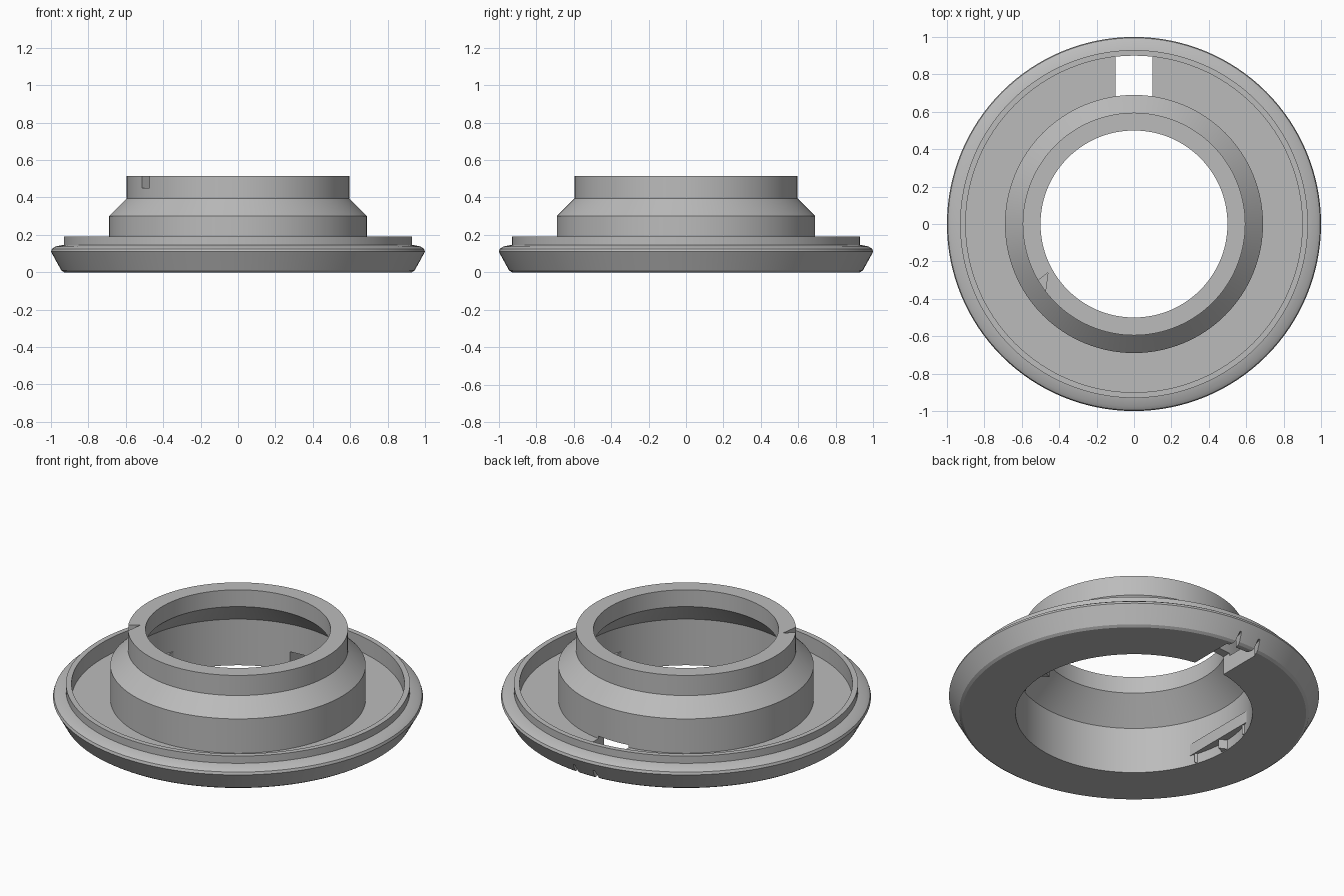
import bpy, bmesh, math
from mathutils import Matrix, Vector

cube = bpy.data.objects.get("Cube")
if cube:
    bpy.data.objects.remove(cube, do_unlink=True)

grey = bpy.data.materials.new("neutral_grey")
grey.use_nodes = True
colour = (0.5, 0.5, 0.5, 1)
grey.diffuse_color = colour
grey.node_tree.nodes["Principled BSDF"].inputs["Base Color"].default_value = colour


def finish(name, bm):
    bmesh.ops.recalc_face_normals(bm, faces=bm.faces)
    mesh = bpy.data.meshes.new(name)
    bm.to_mesh(mesh)
    bm.free()
    mesh.materials.append(grey)
    obj = bpy.data.objects.new(name, mesh)
    bpy.context.collection.objects.link(obj)
    return obj


def lathe(name, profile, steps=128):
    """Revolve a closed (radius, height) profile about z."""
    bm = bmesh.new()
    rings = []
    for i in range(steps):
        a = math.tau * i / steps
        rings.append([bm.verts.new((r * math.cos(a), r * math.sin(a), z)) for r, z in profile])
    n = len(profile)
    for i in range(steps):
        here, there = rings[i], rings[(i + 1) % steps]
        for j in range(n):
            k = (j + 1) % n
            bm.faces.new((here[j], there[j], there[k], here[k]))
    return finish(name, bm)


def prism(name, outline, low, high):
    """Extrude an (x, y) outline between two heights."""
    bm = bmesh.new()
    face = bm.faces.new([bm.verts.new((x, y, low)) for x, y in outline])
    top = bmesh.ops.extrude_face_region(bm, geom=[face])["geom"]
    bmesh.ops.translate(bm, vec=(0, 0, high - low),
                        verts=[v for v in top if isinstance(v, bmesh.types.BMVert)])
    return finish(name, bm)


def cut(target, cutter):
    cutter.hide_render = True
    mod = target.modifiers.new("cut", 'BOOLEAN')
    mod.operation, mod.solver, mod.object = 'DIFFERENCE', 'EXACT', cutter
    bpy.context.view_layer.objects.active = target
    bpy.ops.object.modifier_apply(modifier=mod.name)
    bpy.data.objects.remove(cutter, do_unlink=True)


# Flange with raised lip, stepped neck and tapered bore
flange = lathe("flanged_collar", [
    (0.64, 0), (0.93, 0), (0.945, 0.01), (1.0, 0.11), (0.995, 0.125), (0.975, 0.138),
    (0.93, 0.147), (0.93, 0.19), (0.9, 0.19), (0.9, 0.095), (0.69, 0.095), (0.69, 0.3),
    (0.595, 0.395), (0.595, 0.515), (0.5, 0.515), (0.5, 0.415), (0.64, 0.275)])

# Slot through the floor at the back, breaking into the bore
cut(flange, prism("slot_cutter", [(-0.1, 0.6), (0.1, 0.6), (0.1, 0.9), (-0.1, 0.9)], -0.1, 0.11))
# Ragged nicks in the underside of the rim behind the slot
for x in (-0.07, 0.06):
    cut(flange, prism("nick_cutter", [(x - 0.03, 0.88), (x + 0.03, 0.88), (x, 0.99)], -0.1, 0.06))
# Small notch in the side of the neck
cut(flange, prism("notch_cutter", [(-0.56, -0.34), (-0.46, -0.26), (-0.475, -0.37)], 0.45, 0.6))

bpy.ops.object.select_all(action='DESELECT')
flange.select_set(True)
bpy.context.view_layer.objects.active = flange
bpy.ops.object.shade_smooth_by_angle(angle=math.radians(25))

# Locking tabs inside the bore, each with three small ribs below
for side, label in ((-1, "right"), (1, "left")):
    arc = [0.65 * Vector((side * math.cos(a), math.sin(a)))
           for a in (math.radians(-24 + 4 * i) for i in range(13))]
    prism(label + "_locking_tab", [tuple(p) for p in arc], 0.06, 0.13)
    for i, y in enumerate((-0.2, 0, 0.2)):
        prism(f"{label}_tab_rib_{i + 1}",
              [(side * 0.596, y), (side * 0.645, y - 0.025), (side * 0.645, y + 0.025)], 0.005, 0.06)
